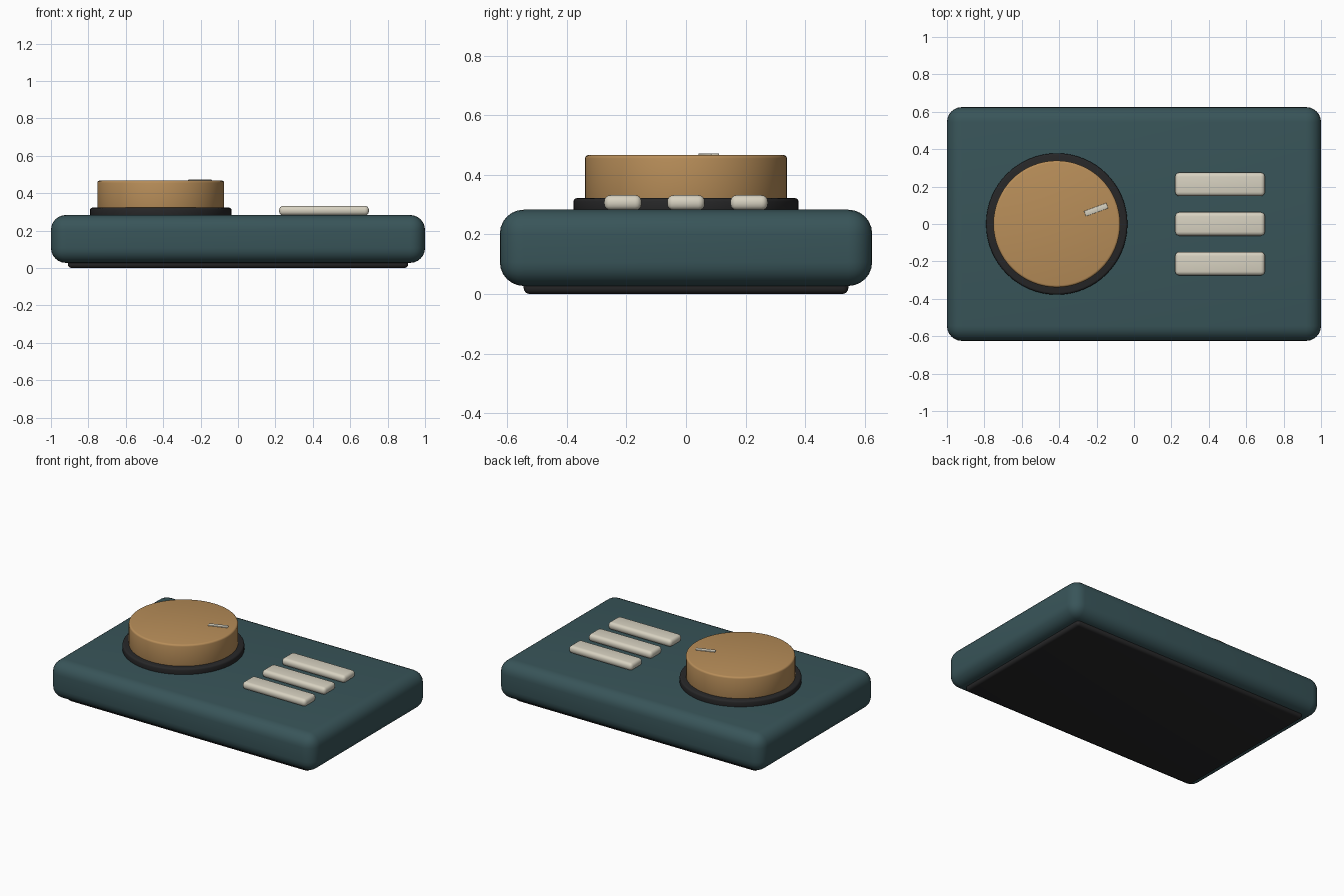
import bpy
import math

cube = bpy.data.objects.get("Cube")
if cube:
    bpy.data.objects.remove(cube, do_unlink=True)


def material(name, rgb):
    mat = bpy.data.materials.new(name)
    mat.use_nodes = True
    mat.diffuse_color = (*rgb, 1)
    bsdf = next(n for n in mat.node_tree.nodes if n.type == 'BSDF_PRINCIPLED')
    bsdf.inputs["Base Color"].default_value = (*rgb, 1)
    bsdf.inputs["Roughness"].default_value = 0.6
    return mat


TEAL = material("dark teal", (0.04, 0.09, 0.10))
BLACK = material("soft black", (0.02, 0.02, 0.021))
BRASS = material("warm brass", (0.48, 0.27, 0.10))
IVORY = material("ivory", (0.68, 0.64, 0.53))


def finish(obj, name, mat, bevel, segments):
    """Name, colour, round the edges and smooth the current object."""
    obj.name = obj.data.name = name
    obj.data.materials.append(mat)
    bpy.ops.object.transform_apply(location=False, rotation=False, scale=True)
    mod = obj.modifiers.new("rounded_edges", 'BEVEL')
    mod.width = bevel
    mod.segments = segments
    mod.limit_method = 'ANGLE'
    mod.angle_limit = math.radians(40)
    bpy.ops.object.modifier_apply(modifier=mod.name)
    bpy.ops.object.shade_smooth_by_angle(angle=math.radians(35))
    return obj


def box(name, mat, x, y, bottom, top, width, depth, bevel, segments=4, turn=0):
    bpy.ops.mesh.primitive_cube_add(size=1, location=(x, y, (bottom + top) / 2),
                                    rotation=(0, 0, turn))
    obj = bpy.context.object
    obj.scale = (width, depth, top - bottom)
    return finish(obj, name, mat, bevel, segments)


def disc(name, mat, x, y, bottom, top, radius, bevel, segments=3):
    bpy.ops.mesh.primitive_cylinder_add(vertices=64, radius=radius, depth=top - bottom,
                                        location=(x, y, (bottom + top) / 2))
    return finish(bpy.context.object, name, mat, bevel, segments)


# Housing and the foot plate below it
box("housing", TEAL, 0, 0, 0.027, 0.283, 2, 1.25, 0.08, 6)
box("foot_plate", BLACK, 0, 0, 0, 0.06, 1.82, 1.09, 0.02)

# Dial: collar, knob and pointer mark
DIAL_X = -0.413
disc("dial_collar", BLACK, DIAL_X, 0, 0.27, 0.322, 0.378, 0.012)
disc("dial_knob", BRASS, DIAL_X, 0, 0.31, 0.467, 0.339, 0.012)
turn = math.radians(20)
reach = 0.224
box("dial_pointer", IVORY, DIAL_X + reach * math.cos(turn), reach * math.sin(turn),
    0.464, 0.472, 0.127, 0.03, 0.003, 2, turn)

# Row of three keys
for label, y in (("front", -0.212), ("middle", 0), ("back", 0.212)):
    box(label + "_key", IVORY, 0.46, y, 0.281, 0.332, 0.48, 0.126, 0.022)
